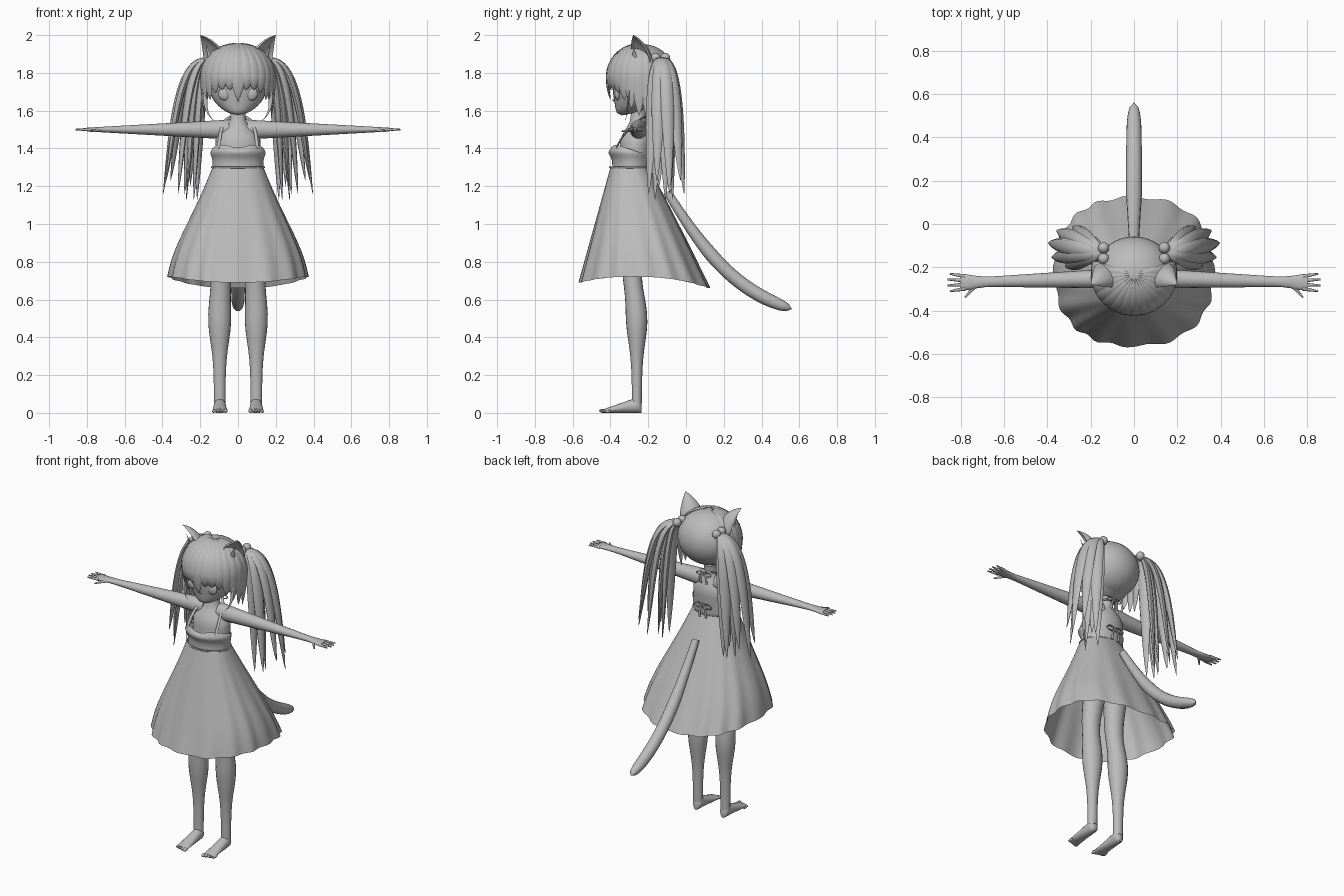
import bpy, bmesh
from math import sin, cos, pi, radians, exp, sqrt
from mathutils import Vector, Matrix

old = bpy.data.objects.get("Cube")
if old:
    bpy.data.objects.remove(old)

grey = bpy.data.materials.new("plain grey")
grey.use_nodes = True
colour = (0.5, 0.5, 0.5, 1)
grey.diffuse_color = colour
grey.node_tree.nodes["Principled BSDF"].inputs["Base Color"].default_value = colour
parts = []
X, Y, Z = Vector((1, 0, 0)), Vector((0, 1, 0)), Vector((0, 0, 1))


def lerp(a, b, t):
    return a + (b - a) * t


def ease(t):
    t = min(max(t, 0), 1)
    return t * t * (3 - 2 * t)


def bump(value, centre, width):
    return exp(-((value - centre) / width) ** 2)


def signed_power(value, power):
    return abs(value) ** power * (1 if value > 0 else -1)


def bezier(*points):
    """Path through the first and last point, bent by those between."""
    def path(t):
        row = [Vector(p) for p in points]
        while len(row) > 1:
            row = [a.lerp(b, t) for a, b in zip(row, row[1:])]
        return row[0]
    return path


def taper(start, end, flat=1.0):
    """Section size that shrinks evenly along a path."""
    def size(t):
        width = lerp(start, end, t)
        return width, width * flat
    return size


def finish(name, bm, mirror=False):
    bmesh.ops.recalc_face_normals(bm, faces=bm.faces)
    mesh = bpy.data.meshes.new(name)
    bm.to_mesh(mesh)
    bm.free()
    mesh.materials.append(grey)
    ob = bpy.data.objects.new(name, mesh)
    bpy.context.collection.objects.link(ob)
    if mirror:
        ob.modifiers.new("mirror", "MIRROR").use_mirror_merge = False
    parts.append(ob)


def skin(bm, rings):
    for a, b in zip(rings, rings[1:]):
        for i in range(len(a)):
            bm.faces.new((a[i - 1], a[i], b[i], b[i - 1]))


def sweep(name, path, size, side=X, axis=None, sides=16, steps=20, mirror=False, hollow=False):
    """Loft ellipses of a given size along a path."""
    bm = bmesh.new()
    rings = []
    for i in range(steps + 1):
        t = i / steps
        ahead, behind = path(min(t + 0.01, 1)), path(max(t - 0.01, 0))
        along = axis or (Vector(ahead) - Vector(behind)).normalized()
        across = (side - along * side.dot(along)).normalized()
        deep = along.cross(across)
        width, depth = (max(s, 0.001) for s in size(t))
        ring = []
        for k in range(sides):
            u, v = cos(2 * pi * k / sides), sin(2 * pi * k / sides)
            if hollow and v < 0:
                v *= -0.5
            ring.append(bm.verts.new(Vector(path(t)) + across * u * width + deep * v * depth))
        rings.append(ring)
    skin(bm, rings)
    bm.faces.new(rings[0])
    bm.faces.new(rings[-1])
    finish(name, bm, mirror)


def ball(name, place, size, mirror=False, segments=20):
    bm = bmesh.new()
    shape = Matrix.Translation(place) @ Matrix.Diagonal((*size, 1))
    bmesh.ops.create_uvsphere(bm, u_segments=segments, v_segments=segments // 2, radius=1, matrix=shape)
    finish(name, bm, mirror)


def cloth(name, section, edge, power=1.0, fold=0.0, steps=24, sides=112):
    """Open tube whose section gives height, half width, front and back."""
    bm = bmesh.new()
    rings = []
    for i in range(steps + 1):
        t = i / steps
        z, half, front, back = section(t)
        ring = []
        for k in range(sides):
            a = 2 * pi * k / sides
            pleat = 1 + fold * t * (cos(16 * a + sin(3 * a)) - 1)
            x = half * pleat * signed_power(cos(a), power)
            y = (front + back) / 2 + (back - front) / 2 * pleat * signed_power(sin(a), power)
            ring.append(bm.verts.new((x, y, z + edge(t, a))))
        rings.append(ring)
    skin(bm, rings)
    finish(name, bm)


# Torso and neck
def torso_size(t):
    chest = ease((0.93 - t) / 0.2)
    return lerp(0.04, 0.12, chest), lerp(0.04, 0.085, chest)


sweep("torso", bezier((0, -0.28, 1), (0, -0.28, 1.3), (0, -0.25, 1.6)), torso_size, axis=Z, sides=28)

# Arms and hands
sweep("arm", bezier((0.05, -0.25, 1.5), (0.8, -0.27, 1.5)),
      lambda t: (lerp(0.048, 0.018, t) + 0.02 * bump(t, 1, 0.1), lerp(0.052, 0.01, t)),
      side=Y, mirror=True)
for i in range(4):
    spread = (1.5 - i) * 0.027
    reach = 0.86 if i in (1, 2) else 0.85
    sweep("finger_%d" % (i + 1), bezier((0.78, -0.27 + spread * 0.7, 1.5), (reach, -0.27 + spread, 1.5)),
          taper(0.01, 0.004), side=Y, sides=8, steps=6, mirror=True)
sweep("thumb", bezier((0.72, -0.27, 1.5), (0.78, -0.34, 1.49)), taper(0.012, 0.004),
      side=Y, sides=8, steps=6, mirror=True)


# Legs and feet
def leg_path(t):
    z = lerp(1, 0.05, t)
    return 0.097 - 0.02 * ease(2 * z - 1), -0.26 - 0.025 * bump(z, 0.75, 0.15), z


def leg_size(t):
    z = lerp(1, 0.05, t)
    width = 0.03 + 0.045 * z * z + 0.02 * bump(z, 0.48, 0.15)
    return width, width - 0.004


def foot_size(t):
    heel = ease(5 * t + 0.5)
    return lerp(0.03, 0.04, t) * heel, lerp(0.045, 0.01, t) * heel


sweep("leg", leg_path, leg_size, axis=Z, sides=20, mirror=True)
sweep("foot", lambda t: (0.096, -0.235 - 0.2 * t, foot_size(t)[1]), foot_size, axis=-Y, mirror=True)
for i in range(5):
    fat = 0.011 - 0.001 * i
    ball("toe_%d" % (i + 1), (0.066 + 0.016 * i, -0.44 + 0.006 * i, fat), (fat, 0.02, fat), True, 12)

# Tail
sweep("tail", bezier((0, -0.1, 1.17), (0, 0.1, 0.85), (0, 0.25, 0.65), (0, 0.56, 0.55)),
      lambda t: [0.036 * min(1, 0.6 + t) * sqrt(1 - t ** 16)] * 2, steps=40)

# Dress
cloth("skirt", lambda t: (lerp(1.3, 0.69, t), lerp(0.135, 0.375, t) + 0.02 * sin(pi * t * t),
                          lerp(-0.4, -0.57, t), lerp(-0.195, 0.13, t)),
      lambda t, a: t * t * (0.045 * cos(a) ** 2 - 0.015 * (sin(a) + 1)), power=0.85, fold=0.02)


def bodice_section(t):
    bust = bump(t, 0.7, 0.25)
    return lerp(1.29, 1.43, t), 0.134 + 0.012 * bust, -0.39 - 0.02 * bust, -0.19


cloth("bodice", bodice_section,
      lambda t, a: -t ** 3 * (0.035 * (sin(a) + 1) + 0.025 * max(0, -sin(a)) ** 8), steps=16)
sweep("waist_seam", lambda t: (0.138 * cos(2 * pi * t), -0.297 + 0.106 * sin(2 * pi * t), 1.3),
      taper(0.005, 0.005), side=Z, sides=8, steps=48)
sweep("halter_strap", bezier((0.1, -0.37, 1.4), (0.1, -0.33, 1.5), (0.07, -0.2, 1.6), (0, -0.2, 1.56)),
      taper(0.009, 0.008, 0.5), sides=8, mirror=True)


# Bows tied at the back
def bow(name, y, z, scale):
    ball(name + "_knot", (0, y, z), [0.01 * scale] * 3, segments=12)

    def loop(t):
        a = 2 * pi * t
        return scale * 0.025 * (1 - cos(a)), y + 0.01, z + scale * 0.012 * sin(a)
    sweep(name + "_loop", loop, taper(0.005, 0.005, 0.6), side=Y, sides=8, mirror=True)
    sweep(name + "_end", bezier((0, y, z), (0.02, y + 0.02, z), (0.02 * scale, y + 0.01, z - 0.06 * scale)),
          taper(0.005, 0.008, 0.4), sides=8, steps=10, mirror=True)


bow("neck_bow", -0.19, 1.56, 1)
bow("back_bow", -0.18, 1.36, 1.2)


# Head and face
def head_size(t):
    full = (4 * t * (1 - t)) ** 0.6
    return 0.158 * full, 0.147 * full


sweep("head", lambda t: (0, -0.24 - 0.1 * (1 - t) ** 6, lerp(1.575, 1.92, t)), head_size,
      axis=Z, sides=32, steps=28)
ball("eye", (0.07, -0.362, 1.69), (0.034, 0.016, 0.036), True)
ball("nose", (0, -0.381, 1.655), (0.006, 0.008, 0.007), segments=12)
ball("mouth", (0, -0.37, 1.622), (0.014, 0.004, 0.004), segments=12)

# Hair cap, open over the face
cap = bmesh.new()
dome = Matrix.Translation((0, -0.23, 1.785)) @ Matrix.Diagonal((0.185, 0.172, 0.167, 1))
bmesh.ops.create_uvsphere(cap, u_segments=40, v_segments=24, radius=1, matrix=dome)
middles = {f: f.calc_center_median() for f in cap.faces}
gap = [f for f, m in middles.items() if m.y < -0.26 and m.z < 1.75]
bmesh.ops.delete(cap, geom=gap, context="FACES")
finish("hair_cap", cap)


# Fringe and cheek locks, fanned from the crown
def fringe_lock(i):
    a = radians(14 * i)
    tip = (1.71 if i else 1.66) - 0.15 * ease((i - 2) / 5)

    def path(t):
        polar, drop = min(2 * t + 0.08, 1) * pi / 2, max(2 * t - 1, 0)
        out = sin(polar) * (1 - 0.07 * drop * drop)
        height = 1.78 + 0.178 * cos(polar) - drop * (1.78 - tip)
        return 0.19 * out * sin(a), -0.23 - 0.184 * out * cos(a), height

    def size(t):
        width = 0.036 * max(sin(pi * t), 0) ** 0.7
        return width, width * 0.3
    sweep("fringe_lock_%d" % i, path, size, side=Vector((cos(a), sin(a), 0)), sides=8, mirror=i > 0)


for i in range(8):
    fringe_lock(i)
sweep("cheek_wisp", bezier((0.165, -0.3, 1.72), (0.19, -0.31, 1.6), (0.13, -0.32, 1.55)),
      taper(0.016, 0, 0.5), sides=8, steps=10, mirror=True)


# Cat ears with hollow fronts
def ear_size(t):
    shrink = 1 - t ** 1.6
    return 0.075 * shrink, 0.055 * shrink


slant = Vector((0.75, 0.65, 0))
sweep("cat_ear", bezier((0.12, -0.24, 1.85), (0.15, -0.25, 1.95), (0.2, -0.28, 2)), ear_size,
      side=slant, sides=20, steps=14, mirror=True, hollow=True)
sweep("ear_tuft", bezier((0.145, -0.27, 1.87), (0.17, -0.28, 1.95)), taper(0.02, 0, 0.4),
      side=slant, sides=8, steps=8, mirror=True)

# Hair bobbles
for name, y in (("front_bobble", -0.16), ("back_bobble", -0.11)):
    ball(name, (0.14, y, 1.88), [0.026] * 3, True)


# Ponytails, an outer and an inner fan of locks
def ponytail_size(t):
    width = 0.036 * max(sin(pi * lerp(0.12, 1, t)), 0) ** 0.7
    return width, width / 2


for fan, scale in (("outer", 1), ("inner", 0.5)):
    for i in range(5):
        a = radians(16 * i - 22)
        out = Vector((cos(a), sin(a), 0))
        reach = 0.25 * scale * cos(a - 0.17) ** 2
        root = Vector((0.15, -0.13, 0))
        tip = 1.1 + 0.06 * scale + 0.07 * (i % 2)
        bends = [(0, 1.87), (0.7, 1.9), (0.8, 1.5), (1, tip)]
        sweep("%s_ponytail_lock_%d" % (fan, i + 1), bezier(*[root + out * reach * f + Z * z for f, z in bends]),
              ponytail_size, side=Z.cross(out), sides=8, mirror=True)

# Smooth shading with crisp edges
bpy.ops.object.select_all(action="DESELECT")
for ob in parts:
    ob.select_set(True)
bpy.context.view_layer.objects.active = parts[0]
bpy.ops.object.shade_smooth_by_angle(angle=radians(50))
